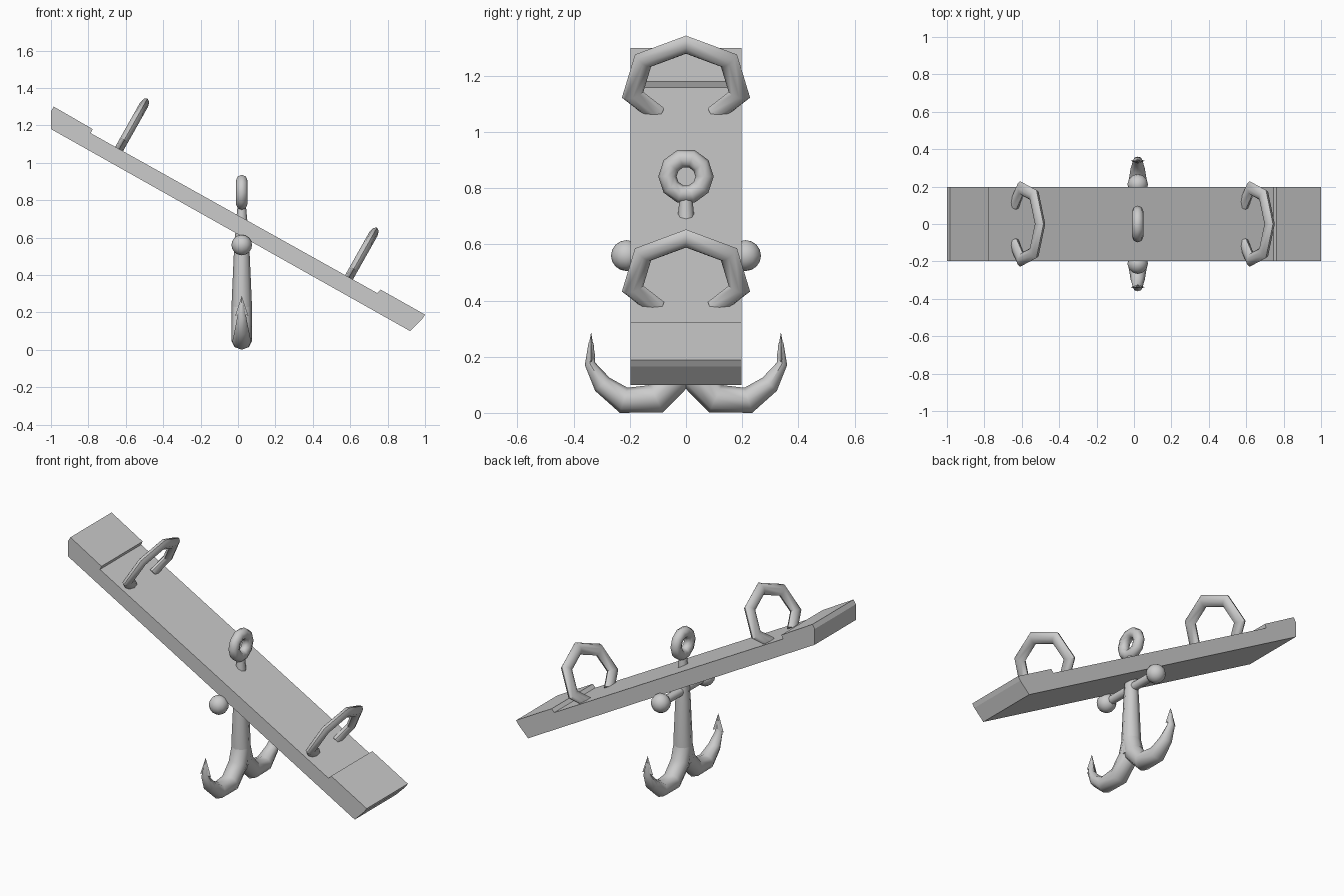
import bpy, bmesh, math
from mathutils import Vector

if "Cube" in bpy.data.objects:
    bpy.data.objects.remove(bpy.data.objects["Cube"])

CX = 0.02                                   # x of the anchor plane
Y, Z, X = Vector((0, 1, 0)), Vector((0, 0, 1)), Vector((1, 0, 0))
SLOPE = math.atan(0.563)                    # board tilt
UP = Vector((math.sin(SLOPE), 0, math.cos(SLOPE)))


def finish(name, bm, smooth=True):
    bmesh.ops.recalc_face_normals(bm, faces=bm.faces)
    me = bpy.data.meshes.new(name)
    bm.to_mesh(me)
    bm.free()
    ob = bpy.data.objects.new(name, me)
    bpy.context.collection.objects.link(ob)
    if smooth:
        bpy.context.view_layer.objects.active = ob
        ob.select_set(True)
        bpy.ops.object.shade_smooth_by_angle(angle=math.radians(50))
        ob.select_set(False)
    return ob


def sweep(name, path, origin, u, v, sides=8, closed=False):
    """Elliptical tube along planar points (a, b, in-plane radius, out-of-plane radius)."""
    bm = bmesh.new()
    n = u.cross(v)
    pts = [origin + u * p[0] + v * p[1] for p in path]
    count, rings = len(pts), []
    for i, p in enumerate(pts):
        before = pts[i - 1] if closed or i else None
        after = pts[(i + 1) % count] if closed or i < count - 1 else None
        d1 = (p - before).normalized() if before else (after - p).normalized()
        d2 = (after - p).normalized() if after else d1
        t = (d1 + d2).normalized()
        side = n.cross(t) / max(t.dot(d1), 0.5)
        angles = [2 * math.pi * k / sides for k in range(sides)]
        rings.append([bm.verts.new(p + side * path[i][2] * math.cos(a)
                                   + n * path[i][3] * math.sin(a)) for a in angles])
    for i in range(count if closed else count - 1):
        a, b = rings[i], rings[(i + 1) % count]
        for k in range(sides):
            m = (k + 1) % sides
            bm.faces.new((a[k], a[m], b[m], b[k]))
    if not closed:
        bm.faces.new(rings[0])
        bm.faces.new(rings[-1])
    return finish(name, bm)


# Tilted plank with raised ends
profile = [(-1, 1.18), (0.92, 0.10), (0.985, 0.165), (1, 0.188), (0.762, 0.322),
           (0.745, 0.303), (-0.787, 1.158), (-0.777, 1.18), (-0.985, 1.30), (-1, 1.275)]
bm = bmesh.new()
face = bm.faces.new([bm.verts.new((x, -0.197, z)) for x, z in profile])
ext = bmesh.ops.extrude_face_region(bm, geom=[face])
bmesh.ops.translate(bm, vec=(0, 0.394, 0),
                    verts=[g for g in ext["geom"] if isinstance(g, bmesh.types.BMVert)])
finish("plank", bm, False)

# Two handles standing square to the plank
half = [(0.10, -0.02), (0.19, 0.06), (0.153, 0.20)]
loop = half + [(0, 0.265)] + [(-a, b) for a, b in reversed(half)]
for name, x, z in (("left_handle", -0.632, 1.08), ("right_handle", 0.595, 0.39)):
    sweep(name, [(a, b, 0.034, 0.024) for a, b in loop], Vector((x, 0, z)), Y, UP)

# Anchor shank, ring and crossbar
O = Vector((CX, 0, 0))
sweep("shank", [(0, 0.13, 0.054, 0.054), (0, 0.25, 0.054, 0.054), (0, 0.5, 0.043, 0.043),
                (0, 0.69, 0.03, 0.03), (0, 0.775, 0.022, 0.022)], O, Y, Z)
ring = [(0.066 * math.cos(k * math.pi / 5), 0.842 + 0.066 * math.sin(k * math.pi / 5), 0.031, 0.031)
        for k in range(10)]
sweep("anchor_ring", ring, O, Y, Z, closed=True)
sweep("crossbar", [(-0.21, 0.56, 0.025, 0.025), (0.21, 0.56, 0.025, 0.025)], O, Y, Z)

# Mirrored balls, hooked arms and pointed flukes
arm = [(0, 0.23, 0.052, 0.054), (0.025, 0.135, 0.053, 0.056), (0.105, 0.05, 0.05, 0.056),
       (0.222, 0.045, 0.044, 0.05), (0.298, 0.102, 0.034, 0.038),
       (0.342, 0.175, 0.018, 0.024), (0.338, 0.25, 0.009, 0.01)]
for side, s in (("front", -1), ("back", 1)):
    bm = bmesh.new()
    bmesh.ops.create_uvsphere(bm, u_segments=12, v_segments=8, radius=0.055)
    bmesh.ops.translate(bm, vec=(CX, s * 0.212, 0.56), verts=bm.verts)
    finish(side + "_ball", bm)
    sweep(side + "_arm", arm, O, Y * s, Z)
    bm = bmesh.new()
    apex = bm.verts.new((CX, s * 0.338, 0.288))
    base = [bm.verts.new((CX + a, s * (0.338 + b), c)) for a, b, c in
            ((0.036, 0, 0.18), (0, 0.015, 0.2), (-0.036, 0, 0.18), (0, -0.015, 0.2))]
    for k in range(4):
        bm.faces.new((base[k], base[(k + 1) % 4], apex))
    bm.faces.new(base)
    finish(side + "_fluke", bm, False)
